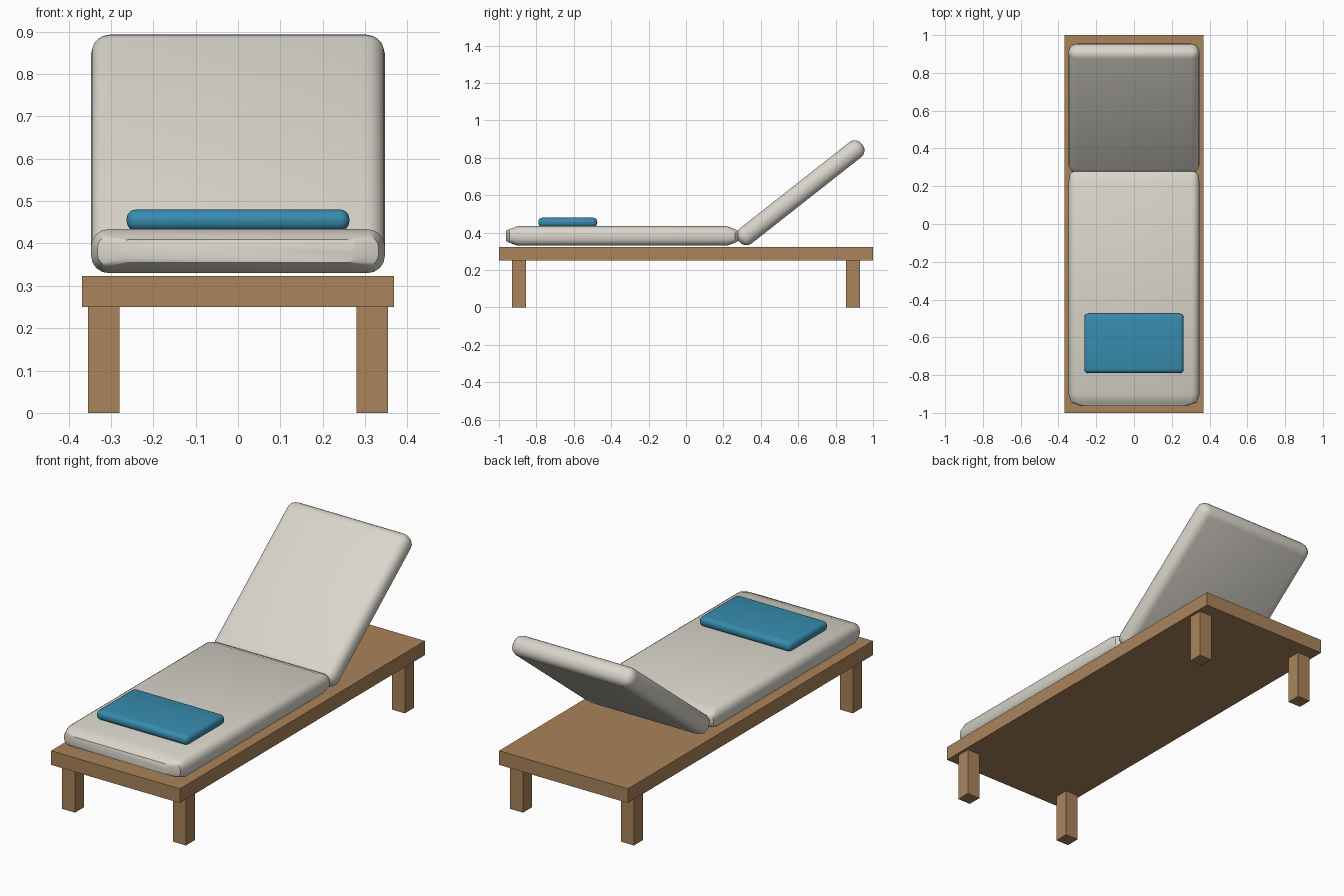
import bpy, bmesh, math
from mathutils import Matrix, Vector

if "Cube" in bpy.data.objects:
    bpy.data.objects.remove(bpy.data.objects["Cube"], do_unlink=True)


def material(name, rgb):
    m = bpy.data.materials.new(name)
    m.use_nodes = True
    m.diffuse_color = (*rgb, 1)
    bsdf = m.node_tree.nodes["Principled BSDF"]
    bsdf.inputs["Base Color"].default_value = (*rgb, 1)
    bsdf.inputs["Roughness"].default_value = 0.8
    return m


wood = material("warm wood", (0.40, 0.23, 0.105))
fabric = material("cream fabric", (0.70, 0.67, 0.60))
blue = material("teal blue fabric", (0.038, 0.26, 0.42))


def finish(name, bm, mat, smooth=None):
    bmesh.ops.recalc_face_normals(bm, faces=bm.faces)
    mesh = bpy.data.meshes.new(name)
    bm.to_mesh(mesh)
    bm.free()
    ob = bpy.data.objects.new(name, mesh)
    bpy.context.collection.objects.link(ob)
    mesh.materials.append(mat)
    if smooth:
        bpy.ops.object.select_all(action='DESELECT')
        ob.select_set(True)
        bpy.context.view_layer.objects.active = ob
        bpy.ops.object.shade_smooth_by_angle(angle=math.radians(smooth))
    return ob


def box(name, centre, size, mat, bevel=0, segments=4, tilt=0):
    bm = bmesh.new()
    bmesh.ops.create_cube(bm, size=1)
    bmesh.ops.scale(bm, vec=size, verts=bm.verts)
    if bevel:
        bmesh.ops.bevel(bm, geom=bm.edges[:], offset=bevel, segments=segments,
                        profile=0.5, affect='EDGES')
    ob = finish(name, bm, mat, 35 if bevel else None)
    ob.location = centre
    ob.rotation_euler.x = tilt
    return ob


def rounded_ring(bm, y, half_x, half_z, z, steps=4):
    """Rounded rectangle across the cushion at one position along y."""
    r = half_z * 0.8
    verts = []
    for corner, (sx, sz) in enumerate([(1, 1), (-1, 1), (-1, -1), (1, -1)]):
        for i in range(steps + 1):
            a = math.radians(90) * (corner + i / steps)
            verts.append(bm.verts.new((sx * (half_x - r) + r * math.cos(a), y,
                                       z + sz * (half_z - r) + r * math.sin(a))))
    return verts


# Frame: deck and four legs
box("deck", (0, 0, 0.2865), (0.736, 2, 0.073), wood)
for sy, end in ((-1, "front"), (1, "back")):
    for sx, side in ((-1, "right"), (1, "left")):
        box(f"{end}_{side}_leg", (sx * 0.317, sy * 0.893, 0.125),
            (0.074, 0.074, 0.25), wood)

# Seat cushion: rounded long sides, chamfered ends
bm = bmesh.new()
sections = [(-0.963, 0.28, 0.027), (-0.945, 0.332, 0.036), (-0.90, 0.347, 0.052),
            (0.22, 0.347, 0.052), (0.262, 0.34, 0.036), (0.28, 0.32, 0.027)]
rings = [rounded_ring(bm, y, hx, hz, 0.382) for y, hx, hz in sections]
for a, b in zip(rings, rings[1:]):
    for i in range(len(a)):
        j = (i + 1) % len(a)
        bm.faces.new((a[i], a[j], b[j], b[i]))
bm.faces.new(rings[0])
bm.faces.new(rings[-1])
finish("seat_cushion", bm, fabric, 30)

# Raised backrest cushion
box("backrest_cushion", (0, 0.6125, 0.613), (0.694, 0.838, 0.102), fabric,
    bevel=0.046, tilt=math.radians(38.2))

# Small pillow at the foot end
box("pillow", (0, -0.632, 0.455), (0.526, 0.315, 0.05), blue, bevel=0.022)
